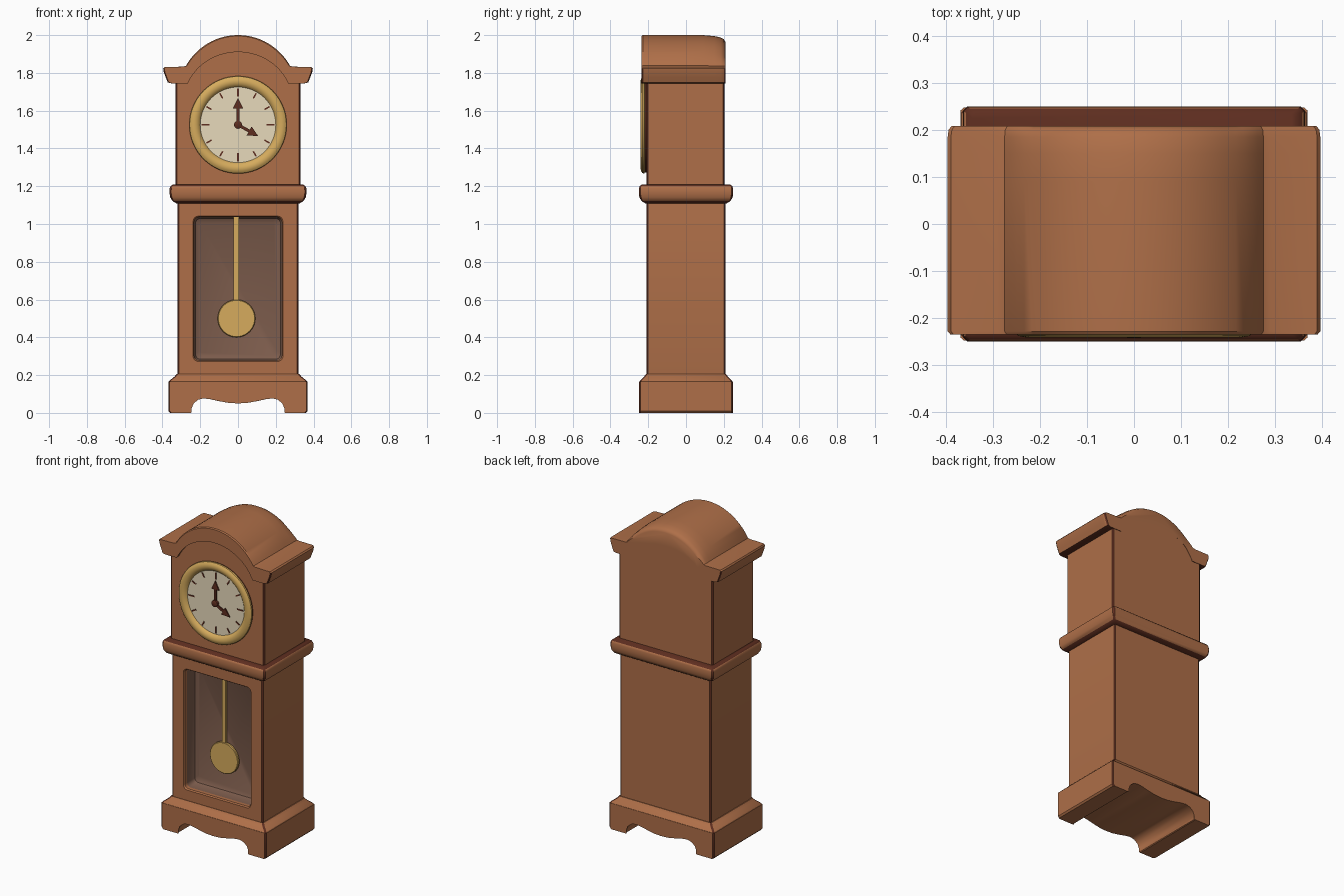
import bpy, bmesh, math

if "Cube" in bpy.data.objects:
    bpy.data.objects.remove(bpy.data.objects["Cube"], do_unlink=True)


def material(name, rgb):
    m = bpy.data.materials.new(name)
    m.use_nodes = True
    m.diffuse_color = (*rgb, 1)
    bsdf = m.node_tree.nodes["Principled BSDF"]
    bsdf.inputs["Base Color"].default_value = (*rgb, 1)
    bsdf.inputs["Roughness"].default_value = 0.7
    return m


wood = material("warm_wood", (0.425, 0.158, 0.065))
dark = material("dark_wood", (0.112, 0.027, 0.014))
gold = material("brass", (0.67, 0.41, 0.11))
cream = material("cream", (0.80, 0.70, 0.50))
smoke = material("smoked_interior", (0.205, 0.108, 0.073))


def loft(name, rings, mats, rule=None):
    """Skin a list of equal-length point rings, cap both ends, colour by rule."""
    bm = bmesh.new()
    loops = [[bm.verts.new(p) for p in ring] for ring in rings]
    n = len(loops[0])
    for a, b in zip(loops, loops[1:]):
        for i in range(n):
            j = (i + 1) % n
            bm.faces.new((a[i], a[j], b[j], b[i]))
    bm.faces.new(loops[0])
    bm.faces.new(loops[-1])
    bmesh.ops.recalc_face_normals(bm, faces=bm.faces[:])
    if rule:
        for f in bm.faces:
            f.material_index = rule(f.calc_center_median(), f.normal)
    mesh = bpy.data.meshes.new(name)
    bm.to_mesh(mesh)
    bm.free()
    for m in mats:
        mesh.materials.append(m)
    obj = bpy.data.objects.new(name, mesh)
    bpy.context.collection.objects.link(obj)
    bpy.ops.object.select_all(action="DESELECT")
    obj.select_set(True)
    bpy.context.view_layer.objects.active = obj
    bpy.ops.object.shade_smooth_by_angle(angle=math.radians(35))


def at_y(pts, y):
    return [(x, y, z) for x, z in pts]


def rect(hx, hy, z, c=0.009):
    """Horizontal rectangle with clipped corners."""
    return [(-hx, c - hy, z), (c - hx, -hy, z), (hx - c, -hy, z), (hx, c - hy, z),
            (hx, hy - c, z), (hx - c, hy, z), (c - hx, hy, z), (-hx, hy - c, z)]


def rounded(hx, z0, z1, r, y, steps=4):
    pts = []
    corners = [(hx - r, z1 - r), (r - hx, z1 - r), (r - hx, z0 + r), (hx - r, z0 + r)]
    for q, (cx, cz) in enumerate(corners):
        for i in range(steps + 1):
            a = (q + i / steps) * math.pi / 2
            pts.append((cx + r * math.cos(a), y, cz + r * math.sin(a)))
    return pts


def circle(r, y, cx, cz, n=64):
    return [(cx + r * math.cos(i * math.tau / n), y, cz + r * math.sin(i * math.tau / n))
            for i in range(n)]


def arc(x_end, z_end, z_top, n=14):
    """Points of a shallow arch from its crown out to (x_end, z_end)."""
    h = z_top - z_end
    r = (x_end ** 2 + h ** 2) / (2 * h)
    end = math.asin(x_end / r)
    return [(r * math.sin(end * i / n), z_top - r + r * math.cos(end * i / n))
            for i in range(n + 1)]


def mirrored(half):
    return half + [(-x, z) for x, z in reversed(half) if abs(x) > 1e-6]


def arris(c, n):
    """Dark worn edges on the upright outer corners."""
    return 1 if abs(n.x) > 0.3 and abs(n.y) > 0.3 and abs(c.x) > 0.3 else 0


# Plinth with scalloped underside running front to back
foot = [(0, 0.05), (0.05, 0.053), (0.10, 0.062), (0.15, 0.073), (0.185, 0.077),
        (0.215, 0.07), (0.24, 0.05), (0.25, 0.025), (0.25, 0.004), (0.255, 0),
        (0.36, 0), (0.369, 0.01), (0.369, 0.165), (0, 0.165)]
plinth = mirrored(foot)
loft("plinth", [at_y([(x * k, z) for x, z in plinth], y) for y, k in
                ((-0.248, 0.98), (-0.241, 1), (0.241, 1), (0.248, 0.98))],
     [wood, dark], arris)
loft("plinth_top", [rect(0.368, 0.247, 0.163), rect(0.362, 0.242, 0.172),
                    rect(0.336, 0.222, 0.192), rect(0.325, 0.212, 0.206)],
     [wood, dark], arris)

# Lower case with a rounded, coved window recess
loft("lower_case", [
    rounded(0.312, 0.18, 1.14, 0.006, 0.208), rounded(0.32, 0.18, 1.14, 0.006, 0.20),
    rounded(0.32, 0.18, 1.14, 0.006, -0.202), rounded(0.312, 0.18, 1.14, 0.006, -0.21),
    rounded(0.238, 0.272, 1.042, 0.028, -0.21), rounded(0.232, 0.278, 1.036, 0.025, -0.202),
    rounded(0.232, 0.278, 1.036, 0.025, -0.18), rounded(0.232, 0.278, 1.036, 0.025, -0.13),
    rounded(0.225, 0.285, 1.029, 0.025, -0.112), rounded(0.206, 0.304, 1.010, 0.025, -0.10)],
    [wood, dark, smoke],
    lambda c, n: 2 if -0.17 < c.y < -0.09 and abs(c.x) < 0.25 and 0.25 < c.z < 1.05
    else arris(c, n))

# Pendulum
loft("pendulum_rod", [at_y([(-0.023, 0.56), (0.004, 0.56), (0.004, 1.036), (-0.023, 1.036)], y)
                      for y in (-0.13, -0.115)], [gold])
loft("pendulum_bob", [circle(r, y, -0.008, 0.5, 40) for r, y in
                      ((0.096, -0.113), (0.10, -0.117), (0.10, -0.128), (0.096, -0.132))], [gold])

# Waist moulding with dark upper ledge and underside
loft("waist_moulding", [rect(*p) for p in (
    (0.325, 0.213, 1.108), (0.347, 0.236, 1.122), (0.359, 0.247, 1.142), (0.363, 0.25, 1.165),
    (0.362, 0.249, 1.188), (0.357, 0.245, 1.20), (0.344, 0.235, 1.209))],
    [wood, dark], lambda c, n: 1 if n.z > 0.5 or n.z < -0.6 else arris(c, n))

# Upper case, its top following the arch
upper = mirrored(arc(0.27, 1.765, 1.94) + [(0.33, 1.765), (0.33, 1.19), (0, 1.19)])
loft("upper_case", [at_y([(x * k, z) for x, z in upper], y) for y, k in
                    ((-0.21, 0.975), (-0.202, 1), (0.197, 1), (0.205, 0.975))],
     [wood, dark], lambda c, n: arris(c, n) if c.z < 1.75 else 0)

# Arched hood with side brackets, crown rounded off at the back
bracket = [(0.355, 1.745), (0.372, 1.75), (0.382, 1.775), (0.393, 1.805),
           (0.396, 1.823), (0.389, 1.831), (0.29, 1.833)]
hood = mirrored(arc(0.27, 1.745, 1.915) + bracket + arc(0.275, 1.838, 2.0)[::-1])


def hood_ring(y, k, drop):
    return [(x * k, y, z - drop * min(1, max(0, (z - 1.83) / 0.09))) for x, z in hood]


loft("hood", [hood_ring(*s) for s in (
    (-0.235, 0.985, 0.005), (-0.228, 1, 0), (0.09, 1, 0), (0.15, 1, 0.005),
    (0.185, 1, 0.013), (0.20, 0.995, 0.022), (0.208, 0.98, 0.035))],
    [wood, dark],
    lambda c, n: 1 if n.z < -0.7 and abs(c.x) > 0.3 and c.z < 1.75
    else (arris(c, n) if c.z < 1.825 else 0))

# Dial with brass bezel
CZ = 1.525
loft("dial", [circle(r, y, 0, CZ) for r, y in (
    (0.252, -0.20), (0.252, -0.218), (0.258, -0.222), (0.256, -0.23), (0.245, -0.238),
    (0.23, -0.241), (0.215, -0.237), (0.205, -0.229), (0.20, -0.222))],
    [gold, cream, dark],
    lambda c, n: 1 if n.y < -0.99 and math.hypot(c.x, c.z - CZ) < 0.1
    else (2 if c.y > -0.217 else 0))


def dial_plate(name, pts, clock_angle, y0, y1):
    """Thin plate drawn pointing up, turned clockwise about the dial centre."""
    c, s = math.cos(clock_angle), math.sin(clock_angle)
    turned = [(x * c + z * s, CZ - x * s + z * c) for x, z in pts]
    loft(name, [at_y(turned, y0), at_y(turned, y1)], [dark])


for hour in range(12):
    inner = 0.15 if hour % 3 == 0 else 0.162
    w = 0.004
    dial_plate(f"hour_mark_{hour + 1}", [(-w, inner), (w, inner), (w, 0.193), (-w, 0.193)],
               hour * math.tau / 12, -0.221, -0.225)

for name, length, angle, y in (("minute_hand", 0.142, 0, -0.231),
                               ("hour_hand", 0.122, math.radians(119), -0.236)):
    neck = length - 0.055
    dial_plate(name, mirrored([(0, length), (0.027, neck), (0.008, neck), (0.008, 0), (0, 0)]),
               angle, y, y + 0.007)
loft("hand_hub", [circle(0.021, -0.221, 0, CZ, 24), circle(0.021, -0.238, 0, CZ, 24),
                  circle(0.014, -0.242, 0, CZ, 24)], [dark])
